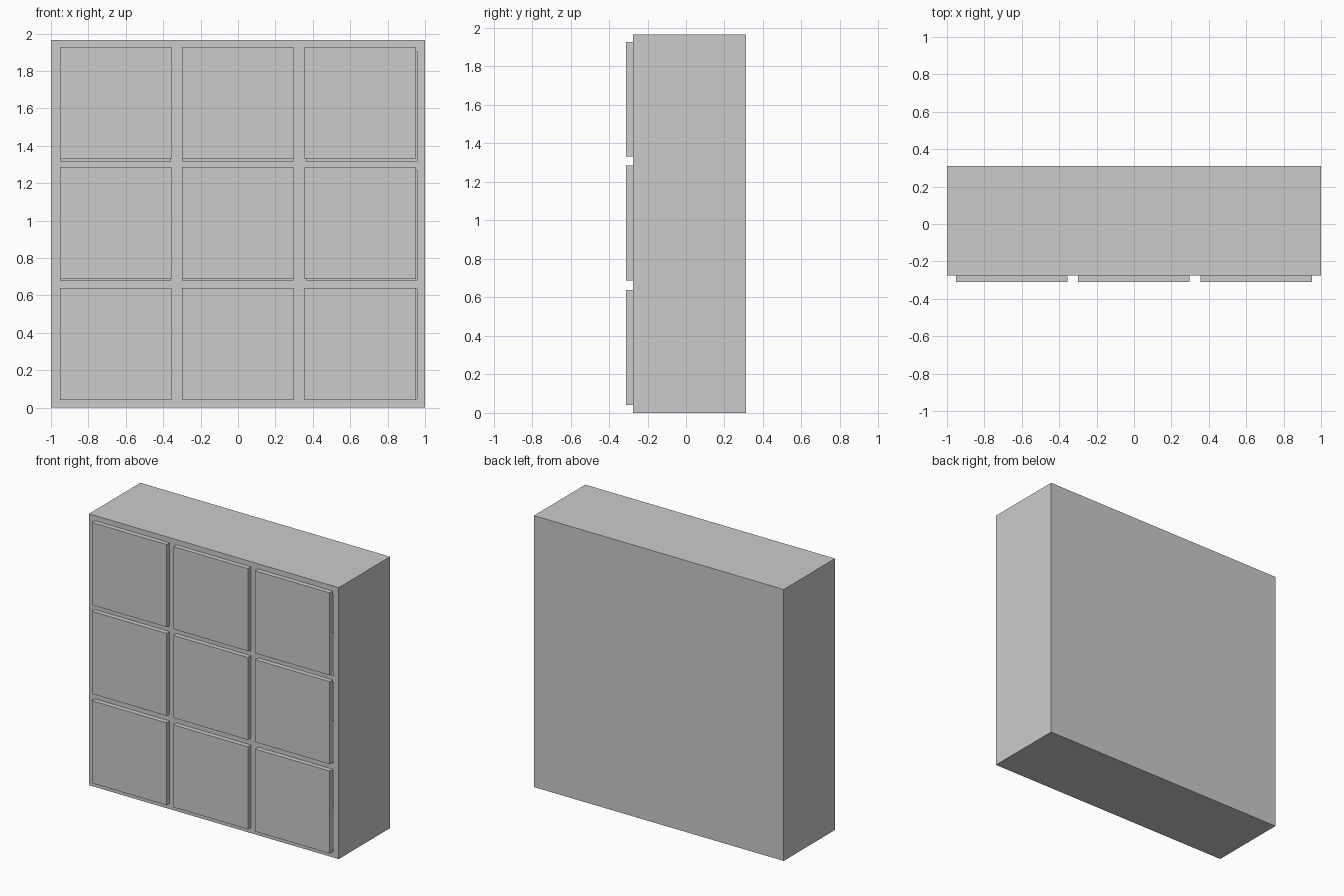
import bpy, bmesh
from mathutils import Matrix

if "Cube" in bpy.data.objects:
    bpy.data.objects.remove(bpy.data.objects["Cube"])


def boxes(name, bounds):
    """One object made of axis-aligned boxes (x0, x1, y0, y1, z0, z1)."""
    bm = bmesh.new()
    for x0, x1, y0, y1, z0, z1 in bounds:
        centre = ((x0 + x1) / 2, (y0 + y1) / 2, (z0 + z1) / 2)
        m = Matrix.Translation(centre) @ Matrix.Diagonal((x1 - x0, y1 - y0, z1 - z0, 1))
        bmesh.ops.create_cube(bm, size=1, matrix=m)
    mesh = bpy.data.meshes.new(name)
    bm.to_mesh(mesh)
    bm.free()
    obj = bpy.data.objects.new(name, mesh)
    bpy.context.collection.objects.link(obj)
    return obj


FRONT, BACK, HEIGHT = -0.276, 0.311, 1.965

# Cabinet body
cabinet = boxes("cabinet_body", [(-1, 1, FRONT, BACK, 0, HEIGHT)])

# Compartments behind the doors, slightly offset so a thin slit shows
columns = [(-0.95, -0.36), (-0.296, 0.294), (0.367, 0.957)]
rows = [(0.045, 0.635), (0.68, 1.27), (1.315, 1.905)]
cutter = boxes("compartment_cutter",
               [(*c, FRONT - 0.1, BACK - 0.04, *r) for c in columns for r in rows])
cutter.hide_render = True
cut = cabinet.modifiers.new("compartments", 'BOOLEAN')
cut.operation = 'DIFFERENCE'
cut.solver = 'EXACT'
cut.object = cutter
bpy.context.view_layer.objects.active = cabinet
bpy.ops.object.modifier_apply(modifier=cut.name)
bpy.data.objects.remove(cutter)

# Door panels, three by three
DOOR = 0.597
for i, z in enumerate((0.041, 0.688, 1.331)):
    for j, x in enumerate((-0.952, -0.300, 0.355)):
        boxes(f"door_row{i + 1}_column{j + 1}",
              [(x, x + DOOR, -0.311, FRONT, z, z + DOOR)])
